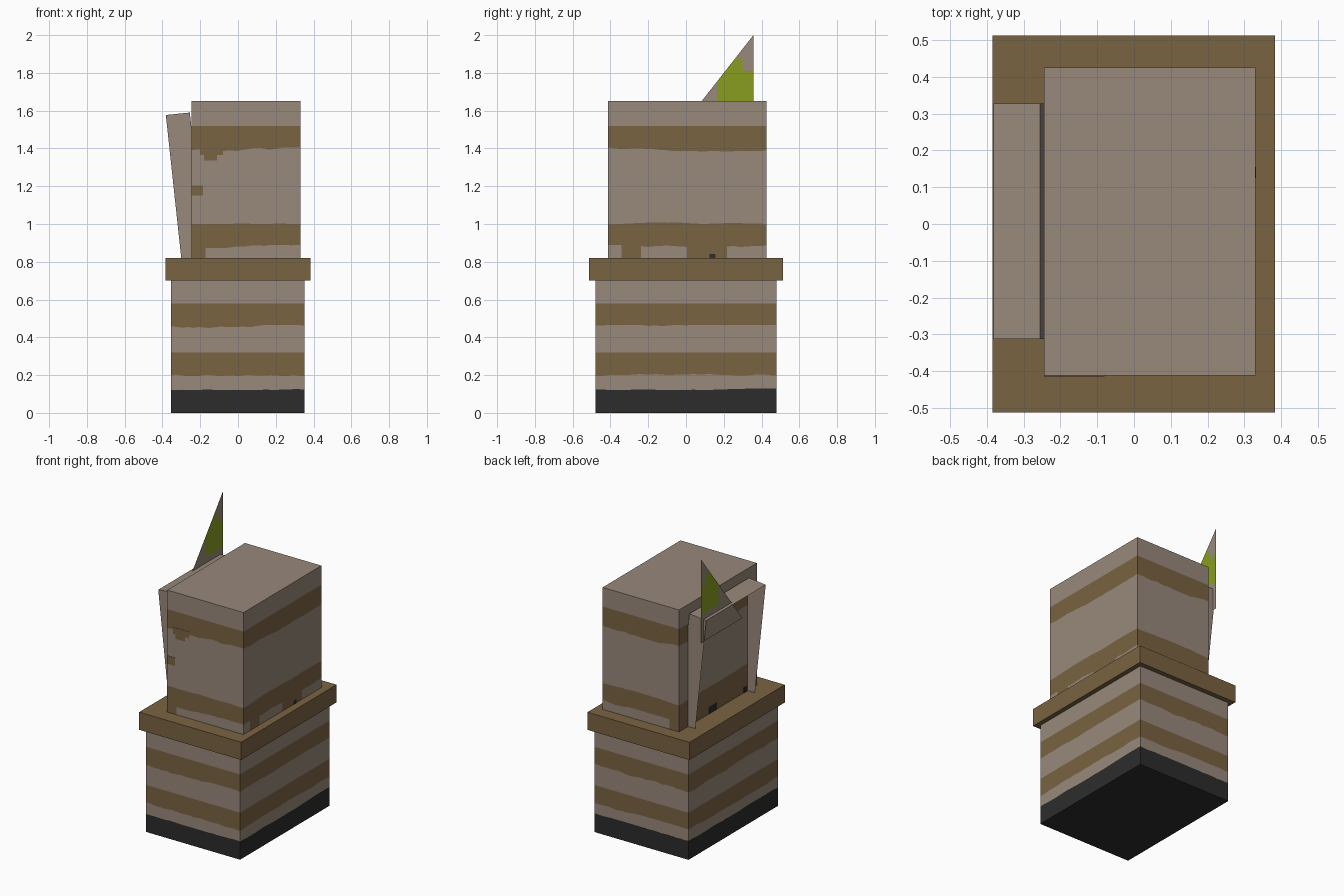
import bpy, bmesh, math, random

if "Cube" in bpy.data.objects:
    bpy.data.objects.remove(bpy.data.objects["Cube"])

random.seed(4)


def material(name, rgb):
    m = bpy.data.materials.new(name)
    lin = [((c / 255 + 0.055) / 1.055) ** 2.4 for c in rgb]
    m.diffuse_color = (*lin, 1)
    m.use_nodes = True
    m.node_tree.nodes["Principled BSDF"].inputs["Base Color"].default_value = m.diffuse_color
    return m


TAUPE, BROWN, BLACK, GREEN = range(4)
MATS = [material("taupe stone", (152, 137, 123)), material("brown wood", (122, 99, 66)),
        material("charcoal", (44, 44, 44)), material("leaf green", (137, 157, 32))]


def make(name, bm):
    me = bpy.data.meshes.new(name)
    bm.to_mesh(me)
    bm.free()
    for m in MATS:
        me.materials.append(m)
    ob = bpy.data.objects.new(name, me)
    bpy.context.collection.objects.link(ob)
    return ob


def box(name, lo, hi, mat):
    bm = bmesh.new()
    bmesh.ops.create_cube(bm, size=1)
    for v in bm.verts:
        v.co = [(lo[i] + hi[i]) / 2 + v.co[i] * (hi[i] - lo[i]) for i in range(3)]
    for f in bm.faces:
        f.material_index = mat
    return make(name, bm)


def striped_block(name, x0, x1, y0, y1, levels, bands, rule=None, cols=24):
    """Block whose walls are cut into bands; levels are (height, waviness)."""
    def side(a, b):
        return [(a[0] + (b[0] - a[0]) * i / cols, a[1] + (b[1] - a[1]) * i / cols)
                for i in range(cols)]
    c = [(x0, y0), (x1, y0), (x1, y1), (x0, y1)]
    ring = [p for k in range(4) for p in side(c[k], c[(k + 1) % 4])]
    bm = bmesh.new()
    rows = []
    for z, wave in levels:
        drift, row = 0, []
        for p in ring:
            drift = max(-1, min(1, drift + random.uniform(-0.7, 0.7)))
            row.append(bm.verts.new((*p, z + wave * drift)))
        rows.append(row)
    n = len(ring)
    for r, band in enumerate(bands):
        for i in range(n):
            j = (i + 1) % n
            f = bm.faces.new((rows[r][i], rows[r][j], rows[r + 1][j], rows[r + 1][i]))
            f.material_index = rule(r, f.calc_center_median(), band) if rule else band
    bm.faces.new(rows[0][::-1]).material_index = bands[0]
    bm.faces.new(rows[-1]).material_index = bands[-1]
    return make(name, bm)


# Lower block with dark foot and two wavy stripes
striped_block("lower_block", -0.355, 0.352, -0.48, 0.48,
              [(0, 0), (0.125, 0.004), (0.202, 0.007), (0.32, 0),
               (0.458, 0.008), (0.58, 0), (0.71, 0)],
              [BLACK, TAUPE, BROWN, TAUPE, BROWN, TAUPE])

# Overhanging ledge
box("ledge", (-0.385, -0.513, 0.70), (0.383, 0.513, 0.82), BROWN)


# Upper block: lowest band has brown patches on some sides
def lower_patches(row, c, band):
    if row == 0:
        if c.x < -0.24:
            return BROWN
        if c.x > 0.325 and (-0.35 < c.y < -0.24 or 0.02 < c.y < 0.23):
            return BROWN
        if abs(c.y) > 0.4 and c.x < -0.18:
            return BROWN
    return band


striped_block("upper_block", -0.245, 0.33, -0.412, 0.425,
              [(0.815, 0), (0.88, 0.008), (1.003, 0.004), (1.395, 0.01), (1.52, 0), (1.65, 0)],
              [TAUPE, BROWN, TAUPE, BROWN, TAUPE], lower_patches)

# Small stains on the upper block
T = 0.002
box("front_stain_low", (-0.245, -0.412 - T, 1.15), (-0.185, -0.41, 1.205), BROWN)
box("front_stain_high", (-0.20, -0.412 - T, 1.365), (-0.08, -0.41, 1.41), BROWN)
box("front_stain_tip", (-0.18, -0.412 - T, 1.335), (-0.11, -0.41, 1.366), BROWN)
box("side_hole", (0.329, 0.125, 0.82), (0.33 + T, 0.155, 0.84), BLACK)
box("left_hole", (-0.245 - T, 0.02, 0.82), (-0.244, 0.11, 0.865), BLACK)
box("left_hole_small", (-0.245 - T, -0.305, 0.82), (-0.244, -0.27, 0.855), BLACK)

# Leaning hood on the left, open on its outer side
bm = bmesh.new()
section = [(-0.30, 0.815), (-0.382, 1.577), (-0.255, 1.59), (-0.173, 0.815)]
front = [bm.verts.new((x, -0.312, z)) for x, z in section]
back = [bm.verts.new((x, 0.328, z)) for x, z in section]
bm.faces.new(front)
bm.faces.new(back[::-1])
for i in (1, 2):
    bm.faces.new((front[i], back[i], back[i + 1], front[i + 1]))
bmesh.ops.recalc_face_normals(bm, faces=bm.faces[:])
make("leaning_hood", bm)

# Upright pennant with a green field, cut along straight lines
bm = bmesh.new()
PX = -0.362
bm.faces.new([bm.verts.new((PX, y, z)) for y, z in ((-0.09, 1.43), (0.357, 2.0), (0.357, 1.43))])
for co, no in (((PX, 0.165, 0), (0, 1, 0)), ((PX, 0.30, 0), (0, 1, 0)),
               ((PX, 0, 1.62), (0, 0, 1)), ((PX, 0, 1.81), (0, 0, 1)), ((PX, 0, 1.875), (0, 0, 1))):
    bmesh.ops.bisect_plane(bm, geom=bm.verts[:] + bm.edges[:] + bm.faces[:],
                           plane_co=co, plane_no=no)
for f in bm.faces:
    c = f.calc_center_median()
    top = 1.81 if c.y > 0.30 else 1.875
    f.material_index = GREEN if c.y > 0.165 and 1.62 < c.z < top else TAUPE
make("pennant", bm)
